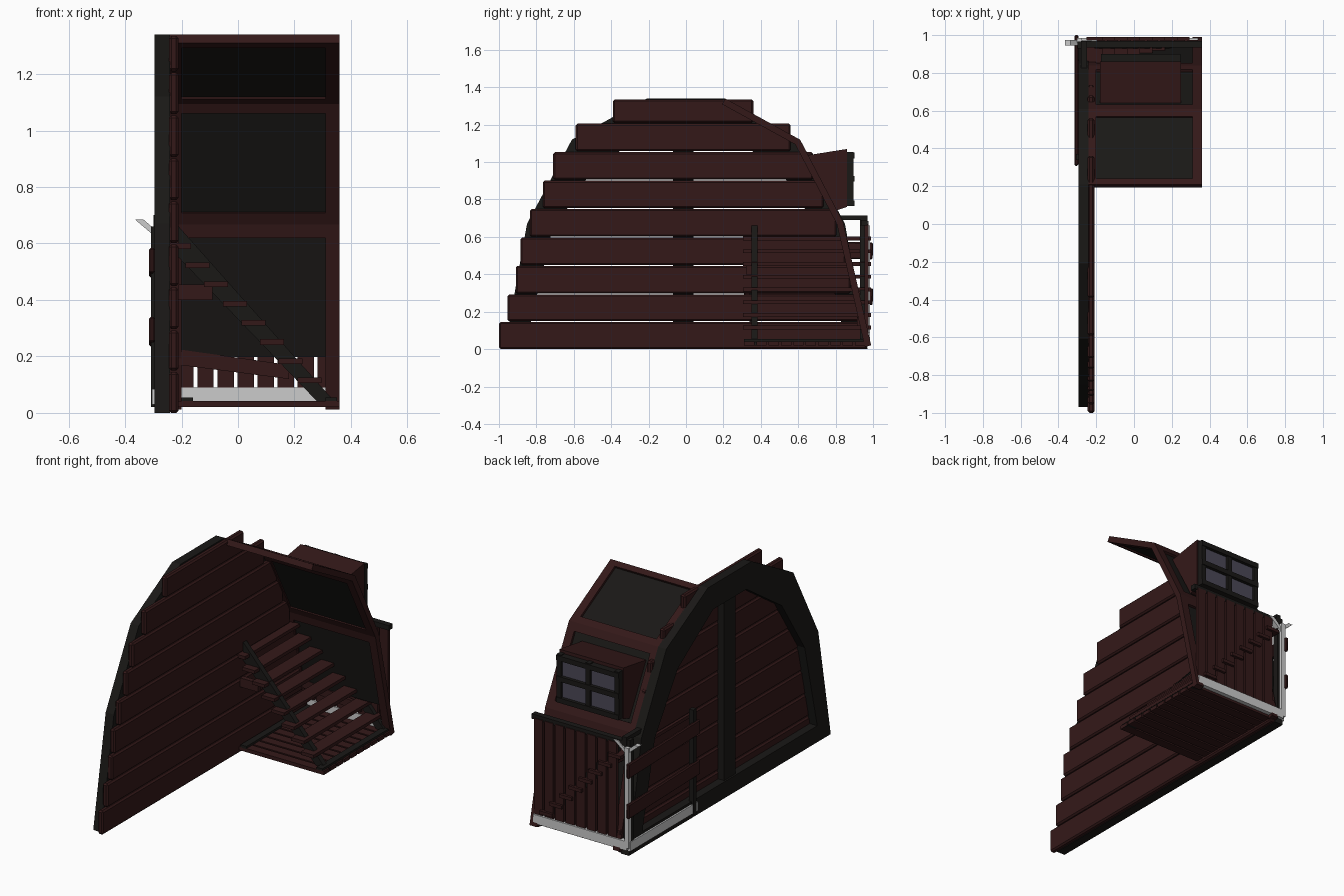
import bpy, bmesh, math
from mathutils import Vector

if "Cube" in bpy.data.objects:
    bpy.data.objects.remove(bpy.data.objects["Cube"])


def material(name, r, g, b):
    m = bpy.data.materials.new(name)
    m.diffuse_color = (r, g, b, 1)
    m.use_nodes = True
    m.node_tree.nodes["Principled BSDF"].inputs["Base Color"].default_value = m.diffuse_color
    return m


BROWN = material("red_brown_wood", 0.034, 0.0095, 0.0095)
DARK = material("dark_wood", 0.010, 0.009, 0.008)
GLASS = material("window_glass", 0.07, 0.065, 0.095)


def prisms(name, polys, mat=None, axis="x", bevel=0.0):
    """polys: (a0, a1, profile); the profile is (y,z) along x or (x,z) along y."""
    bm = bmesh.new()
    for a0, a1, prof in polys:
        rings = []
        for a in (a0, a1):
            rings.append([bm.verts.new((a, u, w) if axis == "x" else (u, a, w)) for u, w in prof])
        n = len(prof)
        bm.faces.new(rings[0])
        bm.faces.new(rings[1][::-1])
        for i in range(n):
            j = (i + 1) % n
            bm.faces.new((rings[0][i], rings[1][i], rings[1][j], rings[0][j]))
    bmesh.ops.recalc_face_normals(bm, faces=bm.faces)
    me = bpy.data.meshes.new(name)
    bm.to_mesh(me)
    bm.free()
    ob = bpy.data.objects.new(name, me)
    bpy.context.collection.objects.link(ob)
    if mat:
        me.materials.append(mat)
    if bevel:
        mod = ob.modifiers.new("bevel", "BEVEL")
        mod.width = bevel
        mod.segments = 1
    return ob


def rect(u0, u1, w0, w1):
    return [(u0, w0), (u1, w0), (u1, w1), (u0, w1)]


def box(x0, x1, y0, y1, z0, z1):
    return (x0, x1, rect(y0, y1, z0, z1))


def slab(x0, x1, p, q, t, f0=0.0, f1=1.0, sink=0.0):
    """Board on the slope p-q in the yz plane, t thick to the inside."""
    p, q = Vector(p), Vector(q)
    d = (q - p).normalized()
    n = Vector((-d.y, d.x))
    a, b = p.lerp(q, f0) - n * sink, p.lerp(q, f1) - n * sink
    return (x0, x1, [tuple(v) for v in (a, b, b - n * t, a - n * t)])


# Wall planks, stepped along the gambrel outline
ends = [0.985, 0.94, 0.895, 0.87, 0.82, 0.75, 0.695, 0.575, 0.375]
tops = [0, 0.15, 0.297, 0.45, 0.602, 0.754, 0.906, 1.058, 1.21, 1.34]
prisms("wall_planks", [box(-0.245, -0.21, -e - 0.015, e - 0.015, tops[i], tops[i + 1] - 0.005)
                       for i, e in enumerate(ends)], BROWN, bevel=0.009)

# Gambrel frame on the outside of the wall
outer = [(0.97, 0.0), (0.85, 0.67), (0.61, 1.12), (0.21, 1.34)]
inner = [(0.84, 0.1), (0.72, 0.62), (0.5, 0.96), (0.16, 1.19)]
outer += [(-y, z) for y, z in outer[::-1]]
inner += [(-y, z) for y, z in inner[::-1]]
prisms("wall_frame", [(-0.295, -0.24, [outer[i], outer[(i + 1) % 8], inner[(i + 1) % 8], inner[i]])
                      for i in range(8)], DARK)
prisms("wall_centre_post", [box(-0.285, -0.24, -0.07, 0.04, 0.08, 1.22)], DARK)

# Roof: three slopes, each a brown frame around a recessed dark panel
nodes = [(0.21, 1.34), (0.61, 1.12), (0.84, 0.68), (0.99, 0.02)]
edges = [(0.08, 0.90), (0.10, 0.90), (0.08, 0.72)]
frame, panels = [], []
for (p, q), (a, b) in zip(zip(nodes, nodes[1:]), edges):
    frame += [slab(x0, x1, p, q, 0.035) for x0, x1 in ((-0.245, -0.2), (0.31, 0.36))]
    frame.append(slab(-0.2, 0.31, p, q, 0.035, 0, a))
    if q[1] > 0.1:
        frame.append(slab(-0.2, 0.31, p, q, 0.035, b, 1))
    panels.append(slab(-0.2, 0.31, p, q, 0.012, a, b, 0.015))
prisms("roof_frame", frame, BROWN)
prisms("roof_panels", panels, DARK)

# Dormer with a four-pane window
prisms("dormer", [(-0.18, 0.25, [(0.64, 1.035), (0.86, 1.07), (0.86, 0.76), (0.80, 0.74)])], BROWN)
bars = [box(x, x + 0.03, 0.86, 0.895, 0.765, 1.055) for x in (-0.175, 0.02, 0.215)]
bars += [box(-0.175, 0.245, 0.86, 0.9, z, z + 0.03) for z in (0.765, 0.895, 1.02)]
prisms("window_frame", bars, DARK)
prisms("window_panes", [box(-0.15, 0.22, 0.86, 0.88, 0.79, 1.03)], GLASS)

# Stairs rising toward the wall
prisms("stair_stringers", [(y, y + 0.032, [(0.36, 0.02), (0.30, 0.02), (-0.21, 0.55), (-0.21, 0.66)])
                           for y in (0.35, 0.93)], DARK, "y")
prisms("stair_treads", [box(0.21 - i * 0.066, 0.295 - i * 0.066, 0.305, 0.99,
                            0.105 + i * 0.068, 0.125 + i * 0.068) for i in range(8)], BROWN)
prisms("stair_support_board", [box(-0.21, -0.09, 0.32, 0.35, 0.4, 0.455)], BROWN)

# Floor slats and base beams
prisms("floor_slats", [box(-0.24, 0.36, 0.31 + i * 0.066, 0.365 + i * 0.066, 0.02, 0.042)
                       for i in range(10)], BROWN)
prisms("floor_joists", [box(x, x + 0.04, 0.31, 0.97, 0.038, 0.055) for x in (-0.2, 0.31)], DARK)
prisms("back_base_beam", [box(-0.29, 0.34, 0.95, 0.985, 0.035, 0.09)])
prisms("side_base_beam", [box(-0.305, -0.29, 0.32, 0.97, 0.03, 0.085)])

# Back railing with pickets and a fallen board
prisms("back_pickets", [box(-0.215 + i * 0.071, -0.157 + i * 0.071, 0.955, 0.975, 0.07, 0.67)
                        for i in range(8)], BROWN)
prisms("back_top_rail", [box(-0.28, 0.36, 0.935, 0.97, 0.66, 0.69)], DARK)
prisms("back_rail_caps", [box(x, x + 0.03, 0.82, 0.97, 0.69, 0.715) for x in (-0.28,)], DARK)
prisms("fallen_board", [(0.915, 0.935, [(-0.21, 0.17), (0.18, 0.12), (0.18, 0.17), (-0.21, 0.225)])],
       BROWN, "y")

# Side railing on the outside of the wall
prisms("side_posts", [box(-0.308, -0.28, 0.34, 0.37, 0.02, 0.66),
                      box(-0.3, -0.26, 0.93, 0.965, 0.02, 0.7)], DARK)
prisms("side_rail_boards", [slab(-0.315, -0.295, (0.31, z + 0.1), (1.0, z + 0.085), 0.09)
                            for z in (0.24, 0.485)], BROWN, bevel=0.006)

# Pale corner post and its two braces
prisms("corner_post", [box(-0.303, -0.275, 0.962, 0.985, 0.05, 0.66)])
prisms("corner_braces", [(0.945, 0.975, [(-0.28 + s * 0.015, 0.6), (-0.28 - s * 0.085, 0.685),
                                         (-0.28 - s * 0.055, 0.685), (-0.28 + s * 0.015, 0.625)])
                         for s in (1, -1)], None, "y")
